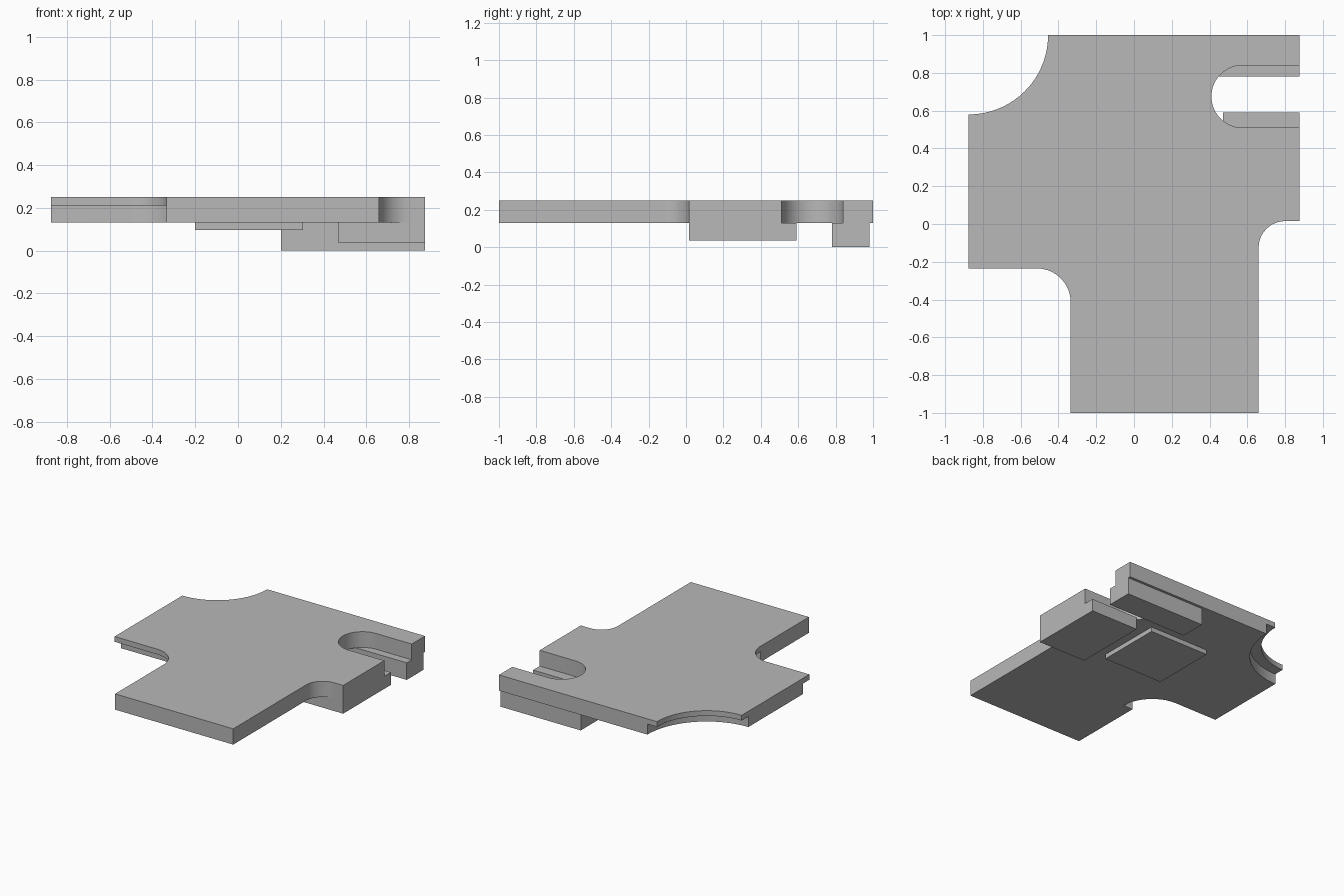
import bpy, bmesh
from math import radians, cos, sin

cube = bpy.data.objects.get("Cube")
if cube:
    bpy.data.objects.remove(cube, do_unlink=True)

grey = bpy.data.materials.new("plain_grey")
grey.use_nodes = True
grey.diffuse_color = (0.48, 0.48, 0.48, 1)
grey.node_tree.nodes["Principled BSDF"].inputs["Base Color"].default_value = grey.diffuse_color

BOTTOM, LIP, TOP = 0.13, 0.21, 0.25   # plate heights
W = 0.875                             # half width


def arc(cx, cy, r, start, end, steps=24):
    """Points along a circular arc, angles in degrees."""
    angles = [radians(start + (end - start) * i / steps) for i in range(steps + 1)]
    return [(cx + r * cos(a), cy + r * sin(a)) for a in angles]


def prism(name, outline, z0, z1):
    """Extrude a flat outline between two heights."""
    bm = bmesh.new()
    face = bm.faces.new([bm.verts.new((x, y, z0)) for x, y in outline])
    top = bmesh.ops.extrude_face_region(bm, geom=[face])["geom"]
    verts = [v for v in top if isinstance(v, bmesh.types.BMVert)]
    bmesh.ops.translate(bm, verts=verts, vec=(0, 0, z1 - z0))
    bmesh.ops.recalc_face_normals(bm, faces=bm.faces)
    mesh = bpy.data.meshes.new(name)
    bm.to_mesh(mesh)
    bm.free()
    mesh.materials.append(grey)
    obj = bpy.data.objects.new(name, mesh)
    bpy.context.collection.objects.link(obj)
    return obj


def block(name, x0, x1, y0, y1, z0, z1):
    return prism(name, [(x0, y0), (x1, y0), (x1, y1), (x0, y1)], z0, z1)


# Main plate with filleted inner corners, open slot and scooped corner
outline = [(-0.335, -1), (0.66, -1)]
outline += arc(0.80, -0.125, 0.14, 180, 90)
outline += [(W, 0.015), (W, 0.51)]
outline += arc(0.575, 0.675, 0.165, 270, 90, 40)
outline += [(W, 0.84), (W, 1)]
outline += arc(-W, 1, 0.42, 0, -90, 32)
outline += [(-W, -0.235)]
outline += arc(-0.515, -0.415, 0.18, 90, 0)
plate = prism("plate", outline, BOTTOM, TOP)

# Rebates under the lip along the scooped corner and the wing's front edge
corner_cut = prism("corner_rebate_cutter", arc(-W, 1, 0.50, 0, 360, 128)[:-1], 0, LIP)
wing_cut = prism("wing_rebate_cutter",
                 [(-1, -0.415)] + arc(-0.515, -0.415, 0.26, 0, 90) + [(-1, -0.155)], 0, LIP)
cutters = [corner_cut, wing_cut]
for cutter in cutters:
    cutter.hide_render = True
    mod = plate.modifiers.new(cutter.name, "BOOLEAN")
    mod.operation = "DIFFERENCE"
    mod.solver = "EXACT"
    mod.object = cutter
bpy.context.view_layer.update()
cut_mesh = bpy.data.meshes.new_from_object(
    plate.evaluated_get(bpy.context.evaluated_depsgraph_get()))
plate.modifiers.clear()
plate.data = cut_mesh
for cutter in cutters:
    bpy.data.objects.remove(cutter, do_unlink=True)

# Smooth curved walls, crisp edges
cut_mesh.polygons.foreach_set("use_smooth", [True] * len(cut_mesh.polygons))
cut_mesh.set_sharp_from_angle(angle=radians(30))

# Blocks hanging below the plate
block("slot_front_block", 0.47, W, 0.015, 0.59, 0.035, BOTTOM)
block("slot_back_rail", 0.20, W, 0.78, 0.98, 0, BOTTOM)
block("underside_pad", -0.20, 0.305, 0.05, 0.555, 0.095, BOTTOM)
